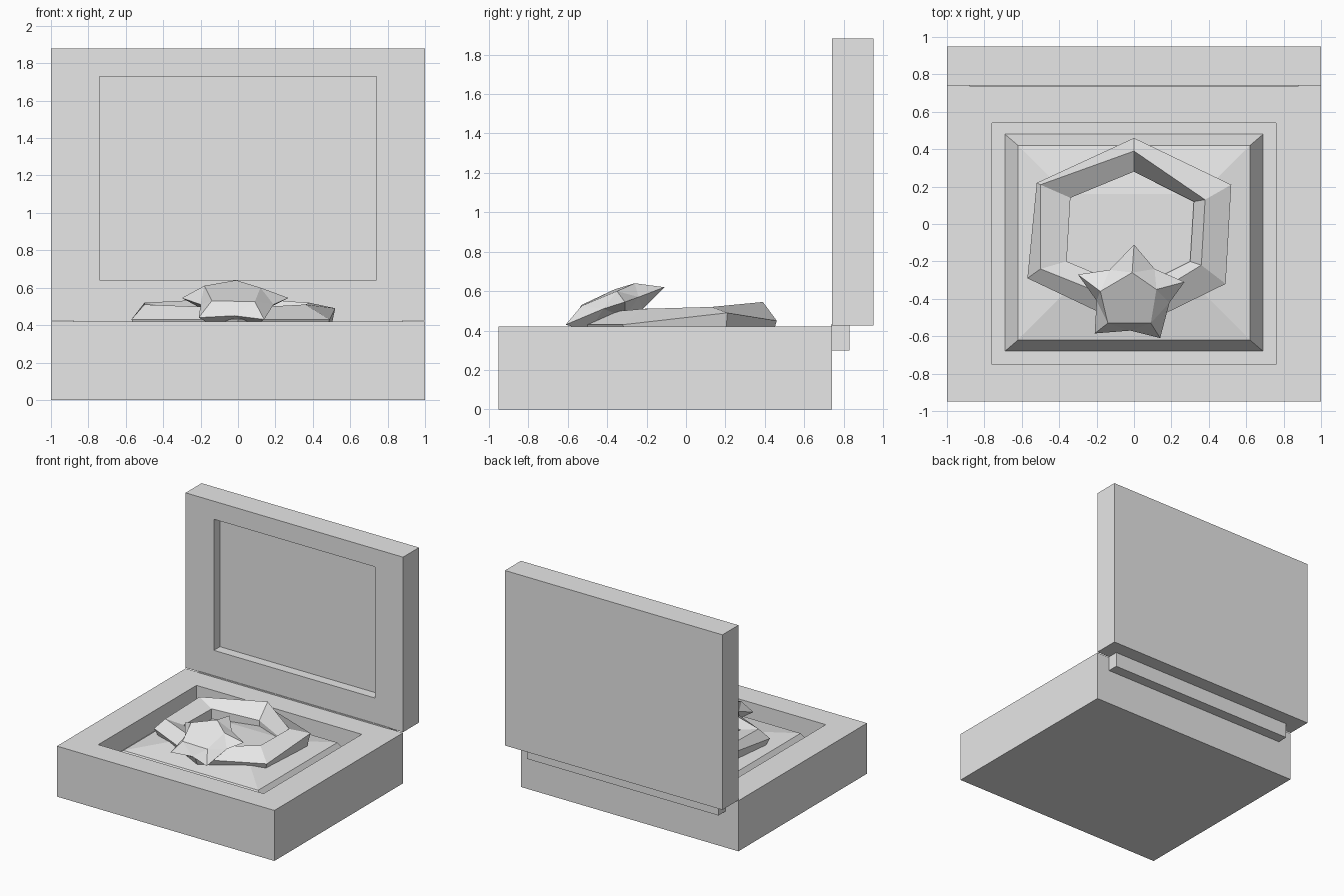
import bpy
import bmesh
from mathutils import Vector

cube = bpy.data.objects.get("Cube")
if cube:
    bpy.data.objects.remove(cube, do_unlink=True)

grey = bpy.data.materials.new("plain_grey")
grey.use_nodes = True
grey.diffuse_color = (0.8, 0.8, 0.8, 1)
grey.node_tree.nodes["Principled BSDF"].inputs["Base Color"].default_value = (0.8, 0.8, 0.8, 1)


def finish(name, bm):
    """Turn a bmesh into a flat-shaded object."""
    bmesh.ops.recalc_face_normals(bm, faces=bm.faces[:])
    mesh = bpy.data.meshes.new(name)
    bm.to_mesh(mesh)
    bm.free()
    mesh.materials.append(grey)
    obj = bpy.data.objects.new(name, mesh)
    bpy.context.collection.objects.link(obj)
    return obj


def loft(name, loops, ring=False):
    """Bridge successive loops; cap the ends, or join last to first."""
    bm = bmesh.new()
    rows = [[bm.verts.new(p) for p in loop] for loop in loops]
    pairs = list(zip(rows, rows[1:]))
    if ring:
        pairs.append((rows[-1], rows[0]))
    else:
        bm.faces.new(rows[0])
        bm.faces.new(rows[-1])
    for a, b in pairs:
        for i in range(len(a)):
            j = (i + 1) % len(a)
            bm.faces.new((a[i], a[j], b[j], b[i]))
    return finish(name, bm)


def flat_rect(x, y0, y1, z):
    return [(-x, y0, z), (x, y0, z), (x, y1, z), (-x, y1, z)]


def upright_rect(x, z0, z1, y):
    return [(-x, y, z0), (x, y, z0), (x, y, z1), (-x, y, z1)]


# Box base with a sunken tray
loft("box_base", [flat_rect(1, -0.95, 0.74, 0), flat_rect(1, -0.95, 0.74, 0.42),
                  flat_rect(0.76, -0.75, 0.54, 0.42), flat_rect(0.76, -0.75, 0.54, 0.25)])

# Open lid with a shallow recess on its inner side
loft("lid", [upright_rect(1, 0.425, 1.88, 0.95), upright_rect(1, 0.425, 1.88, 0.74),
             upright_rect(0.74, 0.64, 1.73, 0.74), upright_rect(0.74, 0.64, 1.73, 0.82)])

# Hinge bar behind the base
loft("hinge", [flat_rect(0.88, 0.735, 0.83, 0.3), flat_rect(0.88, 0.735, 0.83, 0.43)])

# Cushion rising towards its middle
loft("cushion", [flat_rect(0.69, -0.68, 0.48, 0.25), flat_rect(0.62, -0.62, 0.42, 0.36),
                 flat_rect(0.36, -0.36, 0.16, 0.405)])

# Six-sided ring: outer, crest and inner point of each corner
corners = [
    ((0, 0.46, 0.45), (0, 0.39, 0.545), (0, 0.28, 0.43)),
    ((0.52, 0.21, 0.49), (0.38, 0.13, 0.52), (0.32, 0.12, 0.42)),
    ((0.49, -0.32, 0.43), (0.36, -0.22, 0.51), (0.30, -0.20, 0.43)),
    ((0, -0.56, 0.43), (0, -0.44, 0.49), (0, -0.35, 0.43)),
    ((-0.57, -0.29, 0.43), (-0.50, -0.24, 0.51), (-0.36, -0.20, 0.48)),
    ((-0.52, 0.22, 0.47), (-0.50, 0.21, 0.52), (-0.34, 0.14, 0.49)),
]
sections = []
for outer, crest, inner in corners:
    low_in = (inner[0], inner[1], 0.37)
    low_out = (outer[0] * 0.95, outer[1] * 0.95, 0.37)
    sections.append([outer, crest, inner, low_in, low_out])
loft("ring_band", sections, ring=True)

# Five-pointed star leaning on the front of the ring
tips = [(0, -0.11, 0.62), (0.27, -0.31, 0.545), (0.14, -0.61, 0.43),
        (-0.21, -0.585, 0.44), (-0.30, -0.27, 0.545)]
notches = [(0.11, -0.24, 0.57), (0.19, -0.42, 0.51), (-0.02, -0.57, 0.45),
           (-0.20, -0.41, 0.51), (-0.13, -0.245, 0.57)]
crown = [(-0.01, -0.26, 0.64), (0.12, -0.35, 0.60), (0.09, -0.53, 0.525),
         (-0.14, -0.53, 0.53), (-0.18, -0.36, 0.61)]
bm = bmesh.new()
tip = [bm.verts.new(p) for p in tips]
notch = [bm.verts.new(p) for p in notches]
top = [bm.verts.new(p) for p in crown]
under = [bm.verts.new(Vector(p) + Vector((0, 0.04, -0.13))) for p in crown]
for cap in (top, under):
    bm.faces.new(cap)
    for i in range(5):
        j = (i + 1) % 5
        bm.faces.new((tip[i], notch[i], cap[i]))
        bm.faces.new((notch[i], cap[j], cap[i]))
        bm.faces.new((notch[i], tip[j], cap[j]))
finish("star", bm)
